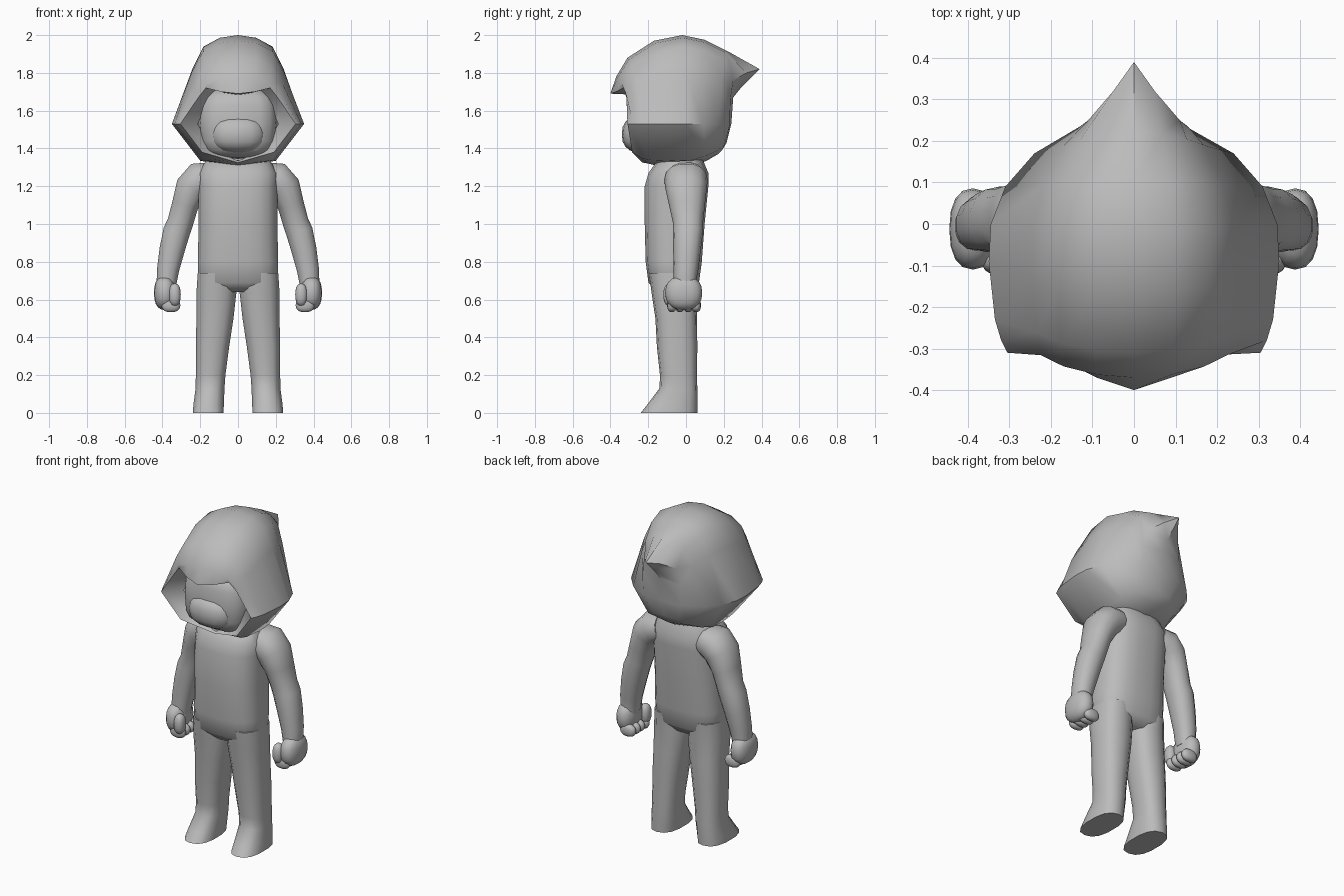
import bpy, bmesh
from math import sin, cos, pi
from mathutils import Vector

cube = bpy.data.objects.get("Cube")
if cube:
    bpy.data.objects.remove(cube)

grey = bpy.data.materials.new("plain_grey")
grey.use_nodes = True
COLOUR = (0.5, 0.5, 0.5, 1)
grey.diffuse_color = COLOUR
grey.node_tree.nodes["Principled BSDF"].inputs["Base Color"].default_value = COLOUR


def finish(name, bm, angle=1.0, smooth_levels=0):
    bmesh.ops.remove_doubles(bm, verts=bm.verts, dist=0.0005)
    bmesh.ops.recalc_face_normals(bm, faces=bm.faces)
    mesh = bpy.data.meshes.new(name)
    bm.to_mesh(mesh)
    bm.free()
    mesh.materials.append(grey)
    obj = bpy.data.objects.new(name, mesh)
    bpy.context.collection.objects.link(obj)
    if smooth_levels:
        obj.modifiers.new("Subdivision", "SUBSURF").levels = smooth_levels
    bpy.ops.object.select_all(action="DESELECT")
    obj.select_set(True)
    bpy.context.view_layer.objects.active = obj
    bpy.ops.object.shade_smooth_by_angle(angle=angle)
    return obj


def bridge(bm, rings, cap_start=True, cap_end=True):
    rows = [[bm.verts.new(p) for p in ring] for ring in rings]
    n = len(rows[0])
    for a, b in zip(rows, rows[1:]):
        for i in range(n):
            j = (i + 1) % n
            bm.faces.new((a[i], a[j], b[j], b[i]))
    if cap_start:
        bm.faces.new(rows[0][::-1])
    if cap_end:
        bm.faces.new(rows[-1])


def tube(name, stations, side=1, n=14, power=1.0, tilt=False):
    """Loft of rounded rings; each station is x, y, z, half width, half depth."""
    rings = []
    for k, (x, y, z, rx, ry) in enumerate(stations):
        across = Vector((1, 0, 0))
        if tilt:
            a, b = stations[max(k - 1, 0)], stations[min(k + 1, len(stations) - 1)]
            across = Vector((a[2] - b[2], 0, b[0] - a[0])).normalized()
        ring = []
        for i in range(n):
            t = 2 * pi * (i + 0.5) / n
            c, s = cos(t), sin(t)
            c = abs(c) ** power * (1 if c > 0 else -1)
            s = abs(s) ** power * (1 if s > 0 else -1)
            p = Vector((x, y, z)) + across * rx * c + Vector((0, ry * s, 0))
            ring.append((p.x * side, p.y, p.z))
        rings.append(ring)
    bm = bmesh.new()
    bridge(bm, rings)
    return finish(name, bm)


def blob(name, centre, radii, side=1, power=1.0):
    bm = bmesh.new()
    bmesh.ops.create_uvsphere(bm, u_segments=16, v_segments=10, radius=1)
    for v in bm.verts:
        v.co = [(c + r * abs(q) ** power * (1 if q > 0 else -1))
                for c, r, q in zip(centre, radii, v.co)]
        v.co.x *= side
    return finish(name, bm, 1.5)


# Hood: half rings run from crown to chin, then get mirrored
MID = 1.53
WIDE = (0, .28, .53, .70, 1, .57, 0)
RISE = (1, .97, .87, .62, 0)
SLIDE = (0, .08, .3, .6, 1)


def hood_half(w, top_y, top_z, side_y, low_y, low_z):
    pts = []
    for i, sx in enumerate(WIDE):
        if i < 5:
            y = top_y + (side_y - top_y) * SLIDE[i]
            z = MID + (top_z - MID) * RISE[i]
        else:
            f = (.6, 1)[i - 5]
            y = side_y + (low_y - side_y) * f
            z = MID + (low_z - MID) * (.87, 1)[i - 5]
        pts.append(Vector((w * sx, y, z)))
    return pts


rim = [Vector(p) for p in ((0, -.4, 1.69), (.09, -.37, 1.7), (.17, -.33, 1.72), (.21, -.315, 1.67),
                           (.305, -.31, MID), (.19, -.285, 1.38), (0, -.23, 1.325))]
lining = [Vector((p.x * .7, -.22, MID + (p.z - MID) * .95)) for p in rim]
halves = [lining, rim]
halves += [hood_half(*s) for s in (
    (.32, -.37, 1.78, -.28, -.2, 1.32),
    (.335, -.31, 1.88, -.23, -.16, 1.31),
    (.35, -.17, 1.97, -.09, -.06, 1.305),
    (.345, -.02, 2, 0, .04, 1.31),
    (.31, .1, 1.975, .09, .11, 1.335),
    (.24, .22, 1.915, .17, .17, 1.37))]
# Swept tail at the back of the hood
halves.append([Vector(p) for p in ((0, .39, 1.82), (.05, .32, 1.8), (.11, .25, 1.76),
                                   (.13, .235, 1.66), (.13, .232, MID), (.08, .205, 1.42), (0, .19, 1.39))])
halves.append([Vector(p) for p in ((0, .39, 1.82), (0, .35, 1.78), (0, .29, 1.72),
                                   (0, .25, 1.67), (0, .24, MID), (0, .215, 1.43), (0, .19, 1.39))])
bm = bmesh.new()
bridge(bm, [h + [Vector((-p.x, p.y, p.z)) for p in h[-2:0:-1]] for h in halves], False, False)
bmesh.ops.dissolve_degenerate(bm, dist=0.0005, edges=bm.edges)
finish("hood", bm, 0.9)

# Face with a soft muzzle
blob("face", (0, -.13, 1.535), (.21, .175, .19), power=.6)
blob("muzzle", (0, -.22, 1.475), (.15, .12, .1), power=.8)

# Torso
tube("torso", [(0, -.06, .64, .17, .09), (0, -.065, .69, .215, .135), (0, -.065, .8, .215, .15),
               (0, -.06, 1, .21, .16), (0, -.05, 1.2, .21, .17), (0, -.04, 1.27, .21, .16),
               (0, -.03, 1.34, .17, .12)], n=20, power=.75)

for side, word in ((1, "left"), (-1, "right")):
    # Leg and pointed foot
    tube(word + "_leg", [(.115, -.065, .74, .1, .13), (.114, -.063, .64, .108, .12),
                         (.122, -.052, .5, .1, .11), (.135, -.047, .35, .09, .107),
                         (.145, -.04, .2, .08, .098), (.148, -.04, .13, .078, .1),
                         (.155, -.07, .05, .082, .13), (.158, -.09, 0, .083, .15)], side, power=.8)
    # Arm
    tube(word + "_arm", [(.14, 0, 1.25, .08, .1), (.2, 0, 1.235, .098, .115), (.245, 0, 1.19, .09, .11),
                         (.28, .005, 1.1, .072, .095), (.305, .01, 1.01, .07, .08),
                         (.325, .01, .96, .073, .08), (.35, .005, .86, .068, .073),
                         (.37, 0, .76, .06, .065), (.377, -.005, .7, .055, .06),
                         (.38, -.005, .66, .05, .06)], side, tilt=True, power=.9)
    # Fist, curled fingers and thumb
    blob(word + "_fist", (.388, -.012, .635), (.057, .098, .09), side, .85)
    for k in range(4):
        y = -.075 + k * .043
        blob(f"{word}_finger_{k + 1}", (.355, y, .57), (.05, .025, .037), side, .85)
    blob(word + "_thumb", (.335, -.085, .625), (.032, .035, .06), side, .85)
